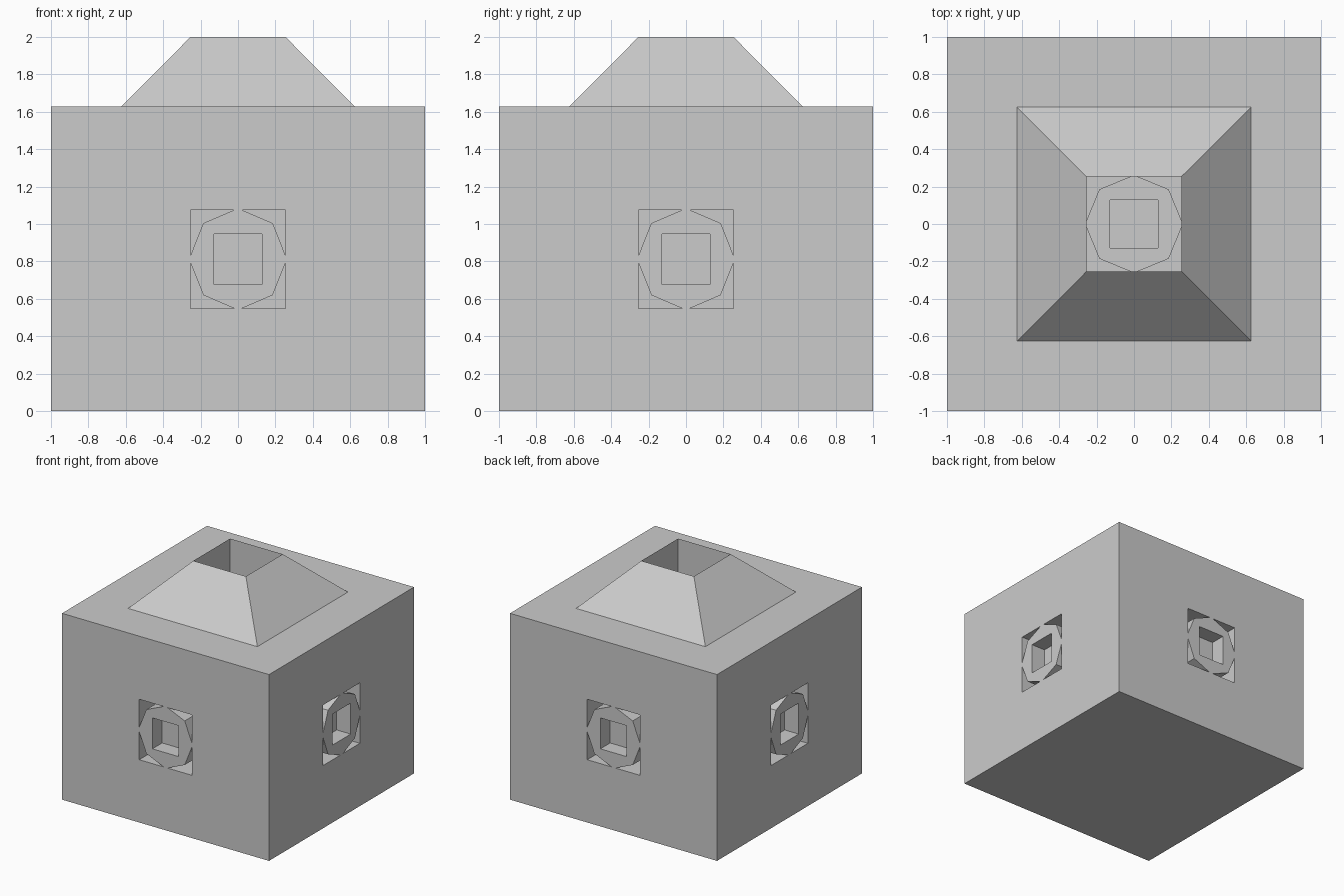
import bpy, bmesh, math
from mathutils import Matrix as M

if "Cube" in bpy.data.objects:
    bpy.data.objects.remove(bpy.data.objects["Cube"])

TOP = 1.627   # top of the block
MID = 0.812   # height of the side sockets

# Socket frames: local z points outwards, origin on the surface
SITES = [M.Translation((0, 0, MID)) @ M.Rotation(i * math.pi / 2, 4, 'Z')
         @ M.Translation((0, -1, 0)) @ M.Rotation(math.pi / 2, 4, 'X')
         for i in range(4)]
SITES_TOP = M.Translation((0, 0, TOP))


def make_object(name, bm):
    bmesh.ops.recalc_face_normals(bm, faces=bm.faces)
    mesh = bpy.data.meshes.new(name)
    bm.to_mesh(mesh)
    bm.free()
    obj = bpy.data.objects.new(name, mesh)
    bpy.context.collection.objects.link(obj)
    return obj


def prisms(name, sides, rx, ry, low, high):
    """One prism at every socket, slightly taller on the side faces."""
    bm = bmesh.new()
    turn = M.Rotation(math.pi / sides, 4, 'Z') if sides == 4 else M.Identity(4)
    radius = math.sqrt(2) if sides == 4 else 1
    for site in SITES + [SITES_TOP]:
        y_size = rx if site is SITES_TOP else ry
        place = (site @ M.Translation((0, 0, (low + high) / 2))
                 @ M.Diagonal((rx, y_size, high - low, 1)) @ turn)
        bmesh.ops.create_cone(bm, cap_ends=True, segments=sides, radius1=radius,
                              radius2=radius, depth=1, matrix=place)
    return make_object(name, bm)


def boolean(target, cutter, operation):
    mod = target.modifiers.new(operation, 'BOOLEAN')
    mod.object, mod.operation, mod.solver = cutter, operation, 'EXACT'
    bpy.context.view_layer.objects.active = target
    bpy.ops.object.modifier_apply(modifier=mod.name)
    bpy.data.objects.remove(cutter)


# Main block
bm = bmesh.new()
bmesh.ops.create_cube(bm, size=1, matrix=M.Translation((0, 0, TOP / 2))
                      @ M.Diagonal((2, 2, TOP, 1)))
block = make_object("block", bm)

# Square pockets, octagonal plugs flush with the faces, blind square holes
boolean(block, prisms("pocket_cutter", 4, 0.254, 0.264, -0.25, 0.1), 'DIFFERENCE')
boolean(block, prisms("octagon_plug", 8, 0.262, 0.272, -0.3, 0), 'UNION')
boolean(block, prisms("hole_cutter", 4, 0.127, 0.135, -0.135, 0.1), 'DIFFERENCE')

# Sloped collar around the top socket, with a sharp rim
bm = bmesh.new()
rings = [[bm.verts.new((sx * h, sy * h, z))
          for sx, sy in ((-1, -1), (1, -1), (1, 1), (-1, 1))]
         for h, z in ((0.625, TOP), (0.254, 2.0), (0.254, TOP))]
for a, b in zip(rings, rings[1:] + rings[:1]):
    for i in range(4):
        j = (i + 1) % 4
        bm.faces.new((a[i], a[j], b[j], b[i]))
make_object("top_collar", bm)
